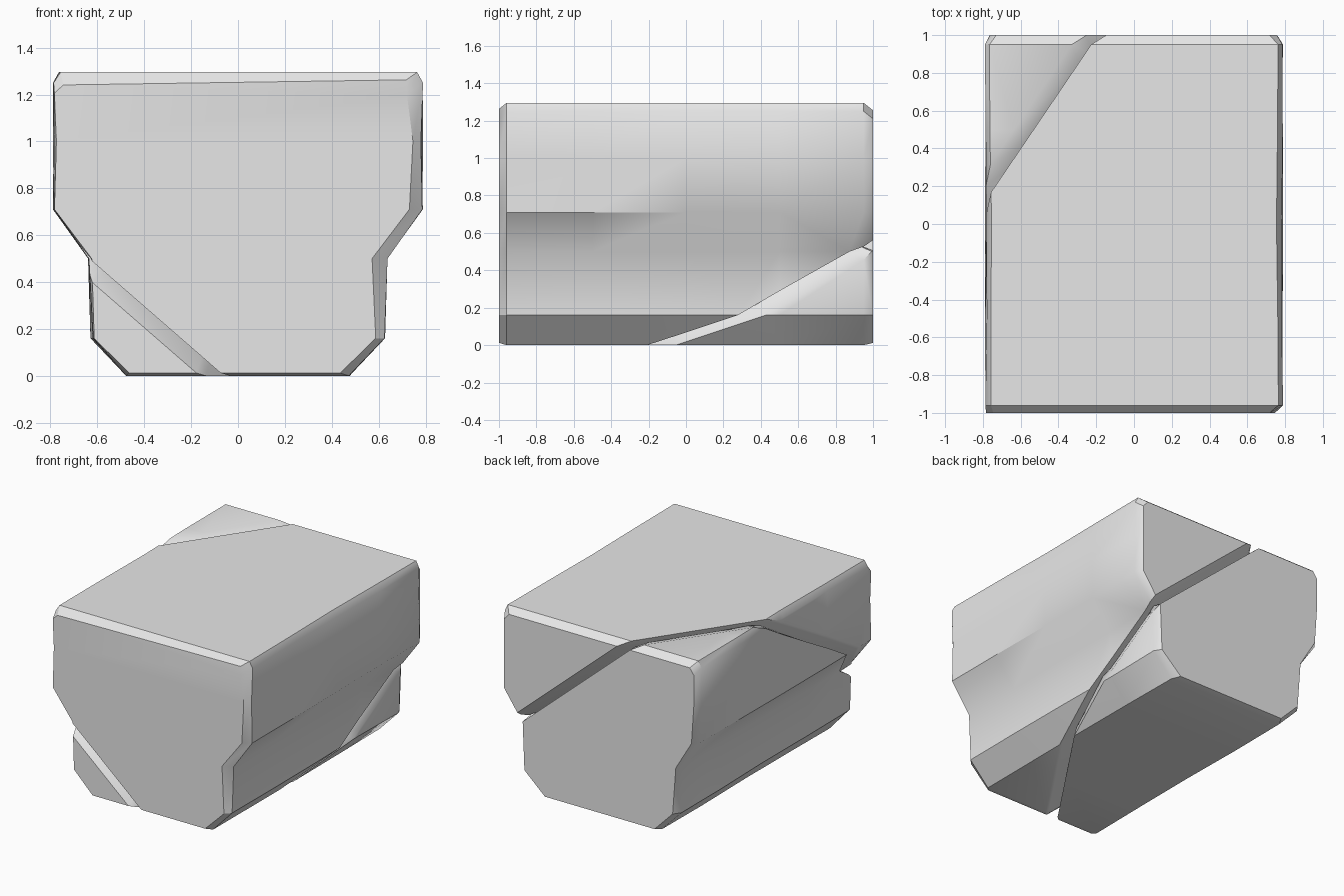
import bpy, bmesh, random
from mathutils import Vector

cube = bpy.data.objects.get("Cube")
if cube:
    bpy.data.objects.remove(cube, do_unlink=True)

GREY = 0.8
stone = bpy.data.materials.new("stone_grey")
stone.use_nodes = True
stone.diffuse_color = (GREY, GREY, GREY, 1)
stone.node_tree.nodes["Principled BSDF"].inputs["Base Color"].default_value = (GREY, GREY, GREY, 1)

# Half cross-section: wide top, stepped waist, chamfered foot
HALF = [(0.48, 0.0), (0.63, 0.16), (0.64, 0.5), (0.79, 0.71), (0.79, 1.0), (0.79, 1.25), (0.765, 1.295)]
PROFILE = HALF + [(-x, z) for x, z in reversed(HALF)]
STATIONS = [-1, -0.96, -0.5, 0, 0.5, 0.95, 1]

# Crack plane that splits the block diagonally
NORMAL = Vector((0.87, -0.59, 1.0))
OFFSET = 0.52 / NORMAL.length
NORMAL.normalize()


def block():
    """Weathered block: profile rings along y with worn ends."""
    random.seed(4)
    bm = bmesh.new()
    rings = []
    for y in STATIONS:
        ring = []
        for x, z in PROFILE:
            wear = random.uniform(0, 0.012)
            lower = 0
            if y == -1:
                wear = random.uniform(0.04, 0.075) if x > 0 else random.uniform(0.005, 0.025)
                lower = random.uniform(0.02, 0.06)
            elif y == 1:
                wear = random.uniform(0.02, 0.05)
                lower = 0.04
            px = x - wear if x > 0 else x + wear
            pz = z - lower if z > 1.2 else z
            if abs(y) == 1 and z == 0:
                pz += 0.012
            ring.append(bm.verts.new((px, y, pz)))
        rings.append(ring)
    n = len(PROFILE)
    for a, b in zip(rings, rings[1:]):
        for i in range(n):
            j = (i + 1) % n
            bm.faces.new((a[i], a[j], b[j], b[i]))
    bm.faces.new(rings[0])
    bm.faces.new(rings[-1])
    bmesh.ops.recalc_face_normals(bm, faces=bm.faces)
    return bm


def piece(name, side, setback, shrink):
    """Keep one side of the crack, close it and push out a worn inner face."""
    bm = block()
    out = -side * NORMAL
    cut = bmesh.ops.bisect_plane(
        bm, geom=bm.verts[:] + bm.edges[:] + bm.faces[:], dist=0.0001,
        plane_co=NORMAL * OFFSET - out * setback, plane_no=NORMAL,
        clear_inner=side > 0, clear_outer=side < 0)
    rim = [e for e in cut["geom_cut"] if isinstance(e, bmesh.types.BMEdge)]
    cap = bmesh.ops.contextual_create(bm, geom=rim)["faces"]
    bmesh.ops.recalc_face_normals(bm, faces=bm.faces)
    # Worn bevel around the crack
    inner = bmesh.ops.extrude_discrete_faces(bm, faces=cap)["faces"]
    for face in inner:
        centre = face.calc_center_median()
        for v in face.verts:
            k = shrink * random.uniform(0.7, 1.3)
            v.co += (centre - v.co) * k + out * (setback - 0.004)
    bmesh.ops.triangulate(bm, faces=[f for f in bm.faces if len(f.verts) > 4])
    mesh = bpy.data.meshes.new(name)
    bm.to_mesh(mesh)
    bm.free()
    mesh.materials.append(stone)
    ob = bpy.data.objects.new(name, mesh)
    bpy.context.collection.objects.link(ob)
    bpy.ops.object.select_all(action="DESELECT")
    ob.select_set(True)
    bpy.context.view_layer.objects.active = ob
    bpy.ops.object.shade_smooth_by_angle(angle=0.6)


piece("main_rock", 1, 0.012, 0.02)
piece("split_rock", -1, 0.05, 0.08)
